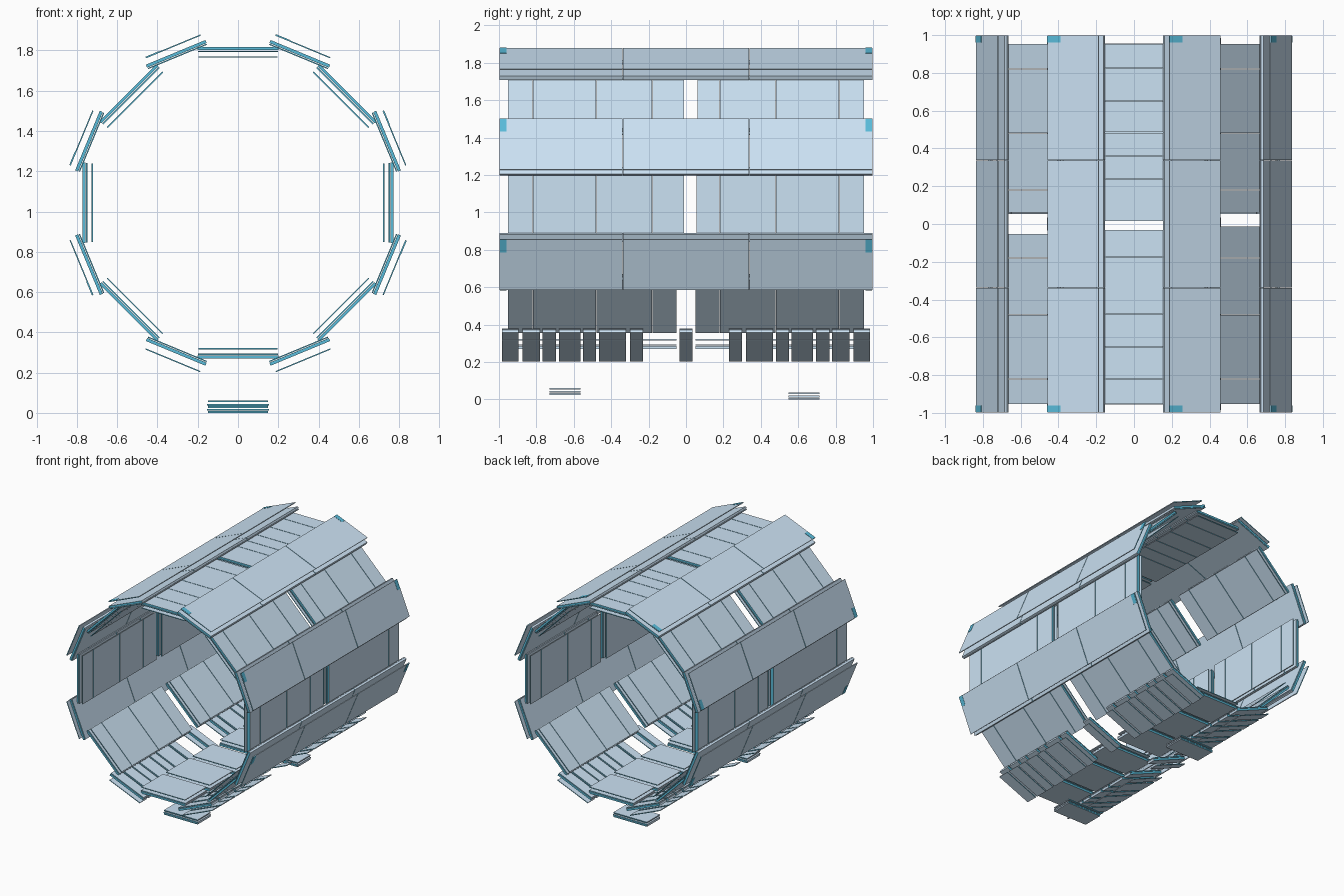
import bpy, bmesh
from math import radians
from mathutils import Matrix

if "Cube" in bpy.data.objects:
    bpy.data.objects.remove(bpy.data.objects["Cube"])

CZ = 1.043  # height of the barrel axis


def material(name, rgb):
    m = bpy.data.materials.new(name)
    m.diffuse_color = (*rgb, 1)
    m.use_nodes = True
    m.node_tree.nodes["Principled BSDF"].inputs["Base Color"].default_value = m.diffuse_color
    return m


PANEL = material("panel_blue", (0.60, 0.76, 0.90))
EDGE = material("edge_cyan", (0.10, 0.50, 0.70))


def add_box(bm, x, y, z, mi=None):
    """Box from three (min, max) ranges; end faces take the edge colour."""
    c = [(a + b) / 2 for a, b in (x, y, z)]
    s = [b - a for a, b in (x, y, z)]
    mat = Matrix.Translation(c) @ Matrix.Diagonal((*s, 1))
    verts = bmesh.ops.create_cube(bm, size=1, matrix=mat)["verts"]
    bm.normal_update()
    for f in {f for v in verts for f in v.link_faces}:
        f.material_index = (abs(f.normal.y) > 0.5) if mi is None else mi


def finish(bm, name, angle=0, height=CZ):
    me = bpy.data.meshes.new(name)
    bm.to_mesh(me)
    bm.free()
    me.materials.append(PANEL)
    me.materials.append(EDGE)
    ob = bpy.data.objects.new(name, me)
    ob.location = (0, 0, height)
    ob.rotation_euler = (0, -radians(angle), 0)
    bpy.context.collection.objects.link(ob)


def sector(name, angle, layers, spans, tabs=False):
    """layers: (r0, r1, half width); spans: (y0, y1) pieces along the barrel."""
    bm = bmesh.new()
    for y in spans:
        for r0, r1, w in layers:
            add_box(bm, (r0, r1), y, (-w, w))
    if tabs:  # small corner connectors on the outer plate
        r, w = layers[-1][1], layers[-1][2]
        for y in ((-0.995, -0.96), (0.96, 0.995)):
            add_box(bm, (r - 0.002, r + 0.002), y, (w - 0.075, w), 1)
    finish(bm, name, angle)


def pieces(*runs, gap=0.004):
    """Split runs of seam positions into pieces with hairline joints."""
    return [(a + gap / 2, b - gap / 2) for run in runs for a, b in zip(run, run[1:])]


LARGE = [(0.721, 0.727, 0.195), (0.748, 0.755, 0.198), (0.758, 0.773, 0.2)]
SMALL = [(0.784, 0.790, 0.158), (0.793, 0.809, 0.16), (0.838, 0.844, 0.147)]

# Large inner sectors on the sides, each with a gap near the middle
gaps = {0: (-0.01, 0.055), 45: (-0.01, 0.06), 135: (-0.05, 0.06),
        180: (-0.01, 0.055), 225: (-0.05, 0.05), 315: (-0.05, 0.05)}
for ang, (g0, g1) in gaps.items():
    sector(f"large_sector_{ang}", ang, LARGE,
           pieces((-0.955, -0.82, -0.48, -0.18, g0), (g1, 0.18, 0.48, 0.82, 0.955)))

# Top sector, divided more finely
sector("top_sector", 90, LARGE,
       pieces((-0.955, -0.82, -0.65, -0.475, -0.175, -0.03),
              (0.015, 0.24, 0.36, 0.485, 0.65, 0.825, 0.955)))

# Bottom sector with open gaps between panels
half = [(0.05, 0.30), (0.34, 0.64), (0.68, 0.955)]
sector("bottom_sector", 270, LARGE, half + [(-b, -a) for a, b in half])

# Small outer sectors, full length
for ang in (22.5, 67.5, 112.5, 157.5, 202.5, 337.5):
    sector(f"small_sector_{int(ang)}", ang, SMALL,
           pieces((-1.0, -0.338, 0.338, 1.0)), tabs=True)

# Small lower sectors: wide and narrow strips between the support ribs
wide = [(0.32, 0.465), (0.565, 0.68), (0.78, 0.875)]
narrow = [(0.23, 0.30), (0.48, 0.55), (0.695, 0.768), (0.895, 0.985)]
strips = wide + narrow
strips = strips + [(-b, -a) for a, b in strips] + [(-0.035, 0.035)]
LOWER = SMALL[:2] + [(0.843, 0.849, 0.147)]
for ang in (247.5, 292.5):
    sector(f"lower_strips_{int(ang)}", ang, LOWER, strips)

# Two small panels below the barrel
for name, y, z in (("front_low_panel", (-0.73, -0.565), 0.025),
                   ("back_low_panel", (0.548, 0.713), 0.0)):
    bm = bmesh.new()
    add_box(bm, (-0.15, 0.15), y, (0, 0.009))
    add_box(bm, (-0.153, 0.153), y, (0.011, 0.02))
    add_box(bm, (-0.15, 0.15), y, (0.029, 0.037))
    finish(bm, name, 0, z)
